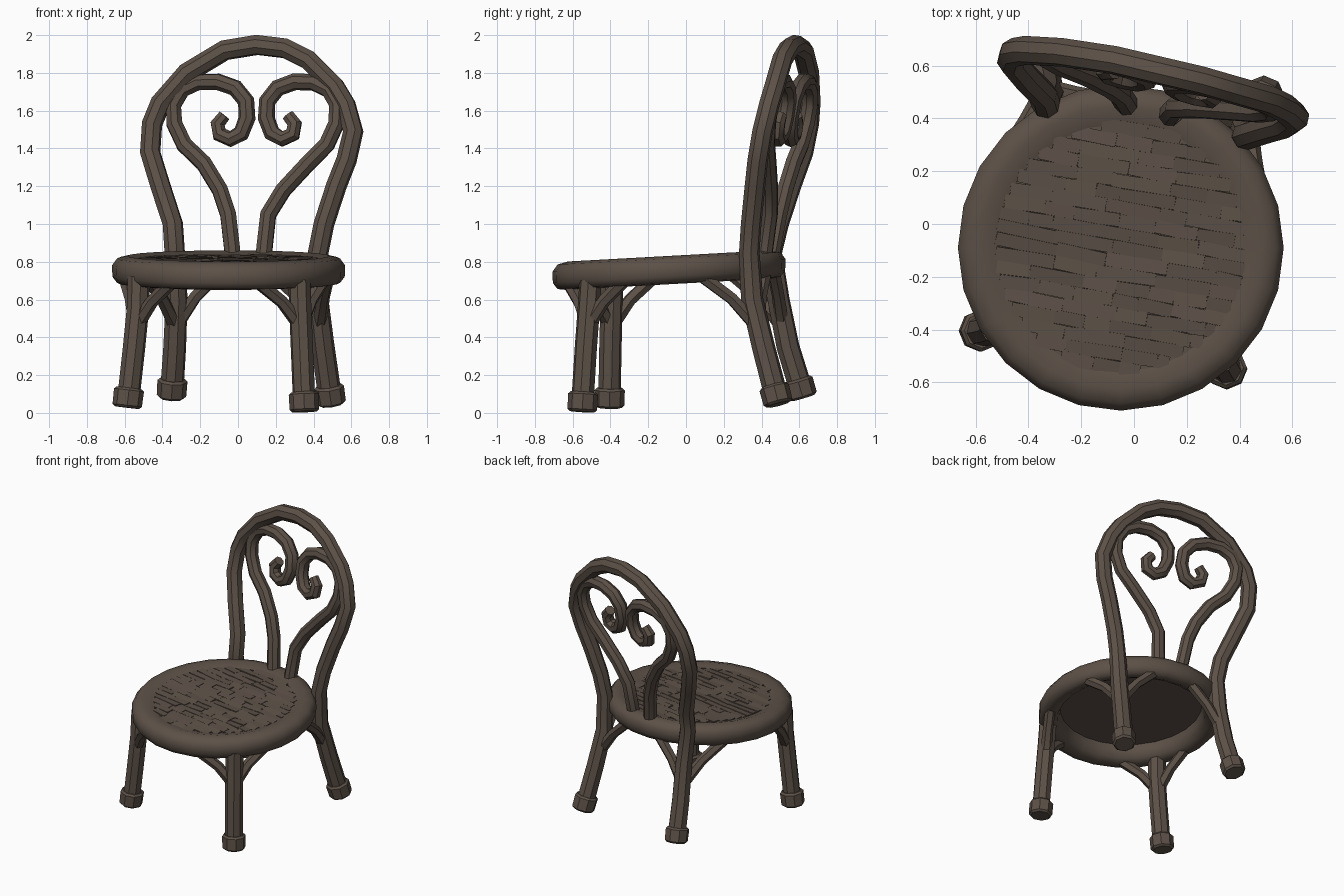
import bpy, bmesh, math, random
from mathutils import Vector, Matrix

if "Cube" in bpy.data.objects:
    bpy.data.objects.remove(bpy.data.objects["Cube"])

random.seed(4)
wood = bpy.data.materials.new("dark brown wood")
wood.diffuse_color = (0.108, 0.082, 0.064, 1)
wood.use_nodes = True
wood.node_tree.nodes["Principled BSDF"].inputs["Base Color"].default_value = wood.diffuse_color

CX, CY = -0.05, -0.09          # seat centre
SLOPE = 0.055                  # seat rises towards the back


def seat_z(y):
    return 0.756 + SLOPE * (y - CY)


def finish(ob, angle=40):
    ob.data.materials.clear()
    ob.data.materials.append(wood)
    bpy.ops.object.select_all(action='DESELECT')
    ob.select_set(True)
    bpy.context.view_layer.objects.active = ob
    bpy.ops.object.shade_smooth_by_angle(angle=math.radians(angle))


def tube(name, pts, r, radii=None, res=2, cyclic=False):
    """Sweep a round section along points and turn it into a mesh."""
    cu = bpy.data.curves.new(name, 'CURVE')
    cu.dimensions = '3D'
    cu.bevel_depth, cu.bevel_resolution, cu.use_fill_caps = r, res, True
    sp = cu.splines.new('POLY')
    sp.points.add(len(pts) - 1)
    for i, p in enumerate(pts):
        sp.points[i].co = (*p, 1)
        sp.points[i].radius = radii[i] if radii else 1
    sp.use_cyclic_u = cyclic
    ob = bpy.data.objects.new(name, cu)
    bpy.context.collection.objects.link(ob)
    bpy.ops.object.select_all(action='DESELECT')
    ob.select_set(True)
    bpy.context.view_layer.objects.active = ob
    bpy.ops.object.convert(target='MESH')
    ob = bpy.context.view_layer.objects.active
    finish(ob)
    return ob


def mesh_object(name, bm, angle=30):
    me = bpy.data.meshes.new(name)
    bm.to_mesh(me)
    bm.free()
    ob = bpy.data.objects.new(name, me)
    bpy.context.collection.objects.link(ob)
    finish(ob, angle)
    return ob


def rim_point(deg, r, dz=0):
    a = math.radians(deg)
    y = CY + r * math.sin(a)
    return Vector((CX + r * math.cos(a), y, seat_z(y) + dz))


# Seat rim: lathed rounded profile (radius, height)
bm = bmesh.new()
profile = [(.47, .055), (.535, .075), (.59, .062), (.617, .025), (.615, -.035),
           (.59, -.068), (.545, -.075), (.495, -.05), (.48, 0)]
N = 24
rings = [[bm.verts.new(rim_point(i * 360 / N, r, z)) for r, z in profile] for i in range(N)]
for i in range(N):
    a, b = rings[i], rings[(i + 1) % N]
    for j in range(len(profile)):
        k = (j + 1) % len(profile)
        bm.faces.new((a[j], b[j], b[k], a[k]))
bmesh.ops.recalc_face_normals(bm, faces=bm.faces)
mesh_object("seat_rim", bm, 50)

# Cane panel: thin disc filling the rim
bm = bmesh.new()
tilt = Matrix.Rotation(math.atan(SLOPE), 4, 'X')
bmesh.ops.create_cone(bm, cap_ends=True, segments=N, radius1=.5, radius2=.5, depth=.014,
                      matrix=Matrix.Translation((CX, CY, seat_z(CY) + .043)) @ tilt)
mesh_object("seat_panel", bm)

# Woven cane strips: rows of short, uneven slats
bm = bmesh.new()
turn = Matrix.Rotation(math.radians(-10), 4, 'Z')
for row in range(-9, 10):
    v = row * .05
    half = math.sqrt(.475 ** 2 - v * v) if abs(v) < .475 else 0
    u = -half
    while u < half - .03:
        w = min(random.uniform(.09, .24), half - u)
        wobble = (Matrix.Rotation(random.uniform(-.05, .05), 4, 'Z')
                  @ Matrix.Rotation(random.uniform(-.12, .12), 4, 'X')
                  @ Matrix.Rotation(random.uniform(-.04, .04), 4, 'Y'))
        m = (Matrix.Translation((CX, CY, seat_z(CY) + .053)) @ tilt @ turn
             @ Matrix.Translation((u + w / 2, v, 0)) @ wobble
             @ Matrix.Diagonal((w, .051, .012, 1)))
        bmesh.ops.create_cube(bm, size=1, matrix=m)
        u += w
mesh_object("seat_cane_strips", bm)

# Back legs and arch: one bent rod
arch = [(-.35, .61, .12), (-.335, .54, .35), (-.325, .49, .6), (-.335, .455, .85), (-.345, .49, 1.0),
        (-.41, .555, 1.2), (-.465, .62, 1.38), (-.455, .65, 1.53), (-.41, .658, 1.64),
        (-.27, .65, 1.80), (-.07, .62, 1.92), (.1, .58, 1.948), (.25, .545, 1.93),
        (.37, .51, 1.87), (.51, .47, 1.73), (.57, .44, 1.63), (.61, .405, 1.49),
        (.575, .38, 1.34), (.52, .365, 1.2), (.455, .345, 1.0), (.425, .335, .85),
        (.42, .35, .6), (.45, .41, .35), (.485, .475, .1)]
fat = [1.15, 1.12, 1.08] + [1] * 18 + [1.08, 1.12, 1.15]
tube("back_legs_and_arch", arch, .055, fat)

# Front legs
tube("front_leg_left", [(-.58, -.405, .08), (-.55, -.40, .35), (-.53, -.395, .55),
                        (-.525, -.39, .72)], .06)
tube("front_leg_right", [(.35, -.548, .06), (.338, -.53, .35), (.33, -.515, .55),
                         (.325, -.505, .7)], .06)


# Feet: short collars around the leg ends
def foot(name, base, toward):
    base, d = Vector(base), (Vector(toward) - Vector(base)).normalized()
    rot = Vector((0, 0, 1)).rotation_difference(d).to_matrix().to_4x4()
    b = bmesh.new()
    bmesh.ops.create_cone(b, cap_ends=True, segments=8, radius1=.078, radius2=.08, depth=.105,
                          matrix=Matrix.Translation(base + d * .0525) @ rot)
    bmesh.ops.bevel(b, geom=[e for e in b.edges if e.calc_face_angle(0) > 1.2],
                    offset=.012, segments=1, affect='EDGES')
    mesh_object(name, b)


foot("front_left_foot", (-.588, -.405, .028), (-.55, -.40, .35))
foot("front_right_foot", (.352, -.55, .006), (.338, -.53, .35))
foot("back_right_foot", (.495, .49, .045), (.45, .41, .35))
foot("back_left_foot", (-.353, .62, .08), (-.335, .54, .35))

# Braces: two curved branches from each leg up to the rim
legs = [("front_left", 213, (-.54, -.395)), ("front_right", 311, (.333, -.52)),
        ("back_right", 42, (.43, .375)), ("back_left", 119, (-.33, .51))]
for name, deg, (x, y) in legs:
    for side, s in (("a", -1), ("b", 1)):
        start = Vector((x, y, .46))
        end = rim_point(deg + 24 * s, .555, -.04)
        bend = start.lerp(end, .45) + Vector((0, 0, .025))
        tube(f"{name}_brace_{side}", [start, bend, end], .036, [1.1, .95, 1], res=1)

# Heart scrolls in the back, mirrored about x = 0.1
scroll = [(.13, .74), (.14, .87), (.16, 1.05), (.24, 1.18), (.37, 1.32), (.47, 1.42), (.44 + .08, 1.53),
          (.525, 1.63), (.48, 1.71), (.40, 1.75), (.30, 1.753), (.21, 1.72), (.155, 1.65),
          (.15, 1.56), (.18, 1.48), (.235, 1.45), (.29, 1.475), (.30, 1.53), (.265, 1.575)]
thick = [1.05] * 15 + [1, 1, .95, .8]
for name, s in (("left", -1), ("right", 1)):
    pts = []
    for px, z in scroll:
        x = .1 + s * (px - .1) * (1.04 if s < 0 else 1)
        if s < 0 and z < 1.1:
            x -= .09
        elif s < 0 and z < 1.25:
            x -= .05
        pts.append((x, .425 + .16 * (z - .85) - .24 * (x - .1), z))
    tube(f"{name}_heart_scroll", pts, .043, thick)
